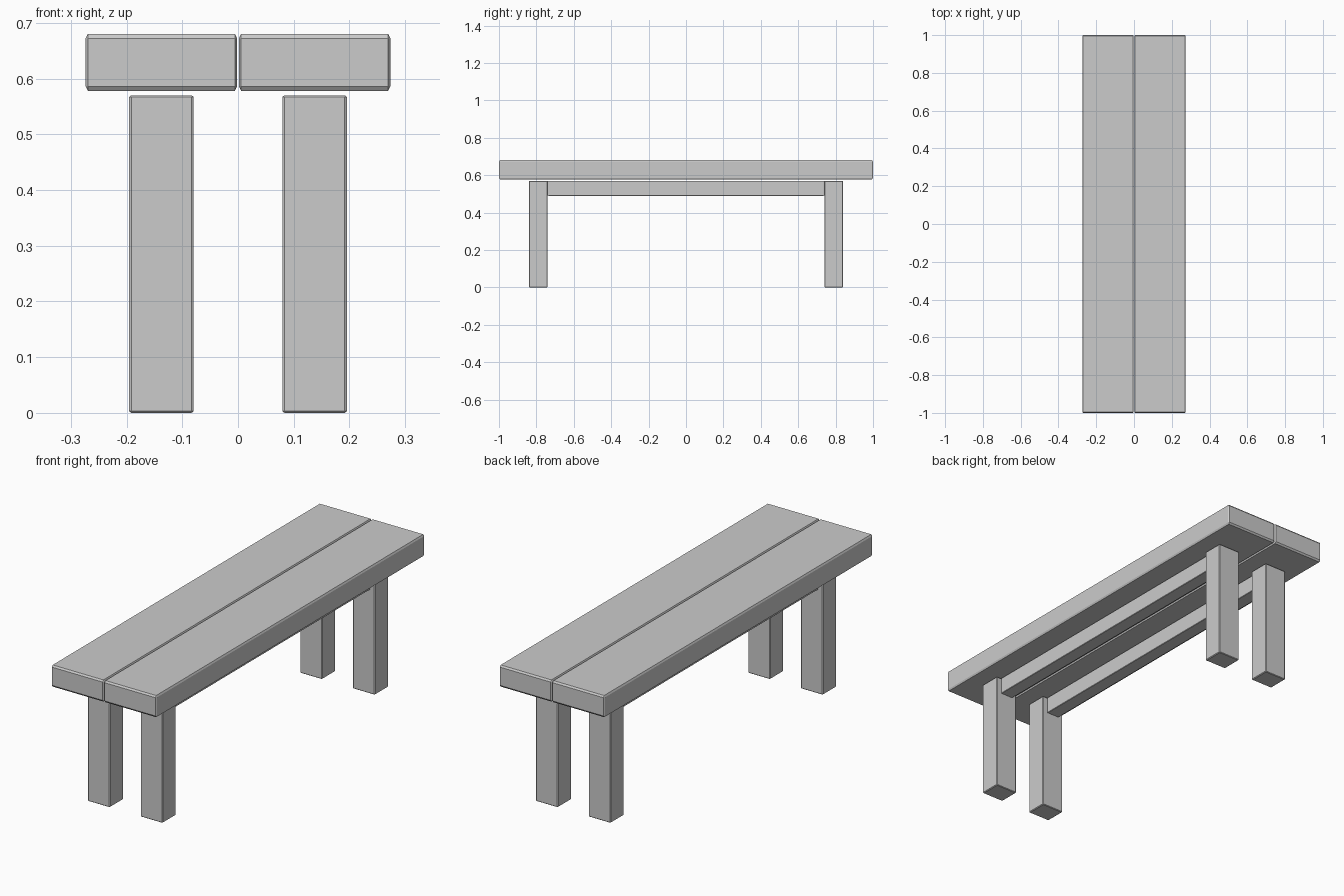
import bpy, bmesh
from mathutils import Vector

if "Cube" in bpy.data.objects:
    bpy.data.objects.remove(bpy.data.objects["Cube"])


def box(name, lo, hi, chamfer):
    """Chamfered box between two corners; chamfer is the cut depth per axis."""
    lo, hi, c = Vector(lo), Vector(hi), Vector(chamfer)
    size = hi - lo
    bm = bmesh.new()
    bmesh.ops.create_cube(bm, size=1)
    bmesh.ops.scale(bm, verts=bm.verts, vec=[s / k for s, k in zip(size, c)])
    bmesh.ops.bevel(bm, geom=bm.edges[:], offset=1, segments=1,
                    affect='EDGES', clamp_overlap=True)
    bmesh.ops.scale(bm, verts=bm.verts, vec=c)
    mesh = bpy.data.meshes.new(name)
    bm.to_mesh(mesh)
    bm.free()
    obj = bpy.data.objects.new(name, mesh)
    obj.location = (lo + hi) / 2
    bpy.context.collection.objects.link(obj)
    return obj


for side, s in (("left", -1), ("right", 1)):
    # Seat plank
    x = s * 0.1375
    box(f"{side}_seat_plank", (x - 0.136, -1, 0.578), (x + 0.136, 1, 0.68),
        (0.004, 0.006, 0.008))
    # Legs, front and back
    for end, e in (("front", -1), ("back", 1)):
        y = e * 0.79
        box(f"{end}_{side}_leg", (x - 0.058, y - 0.05, 0), (x + 0.058, y + 0.05, 0.57),
            (0.004, 0.003, 0.003))
    # Rail between the legs
    box(f"{side}_rail", (x - 0.033, -0.742, 0.49), (x + 0.033, 0.742, 0.57),
        (0.002, 0.006, 0.002))
